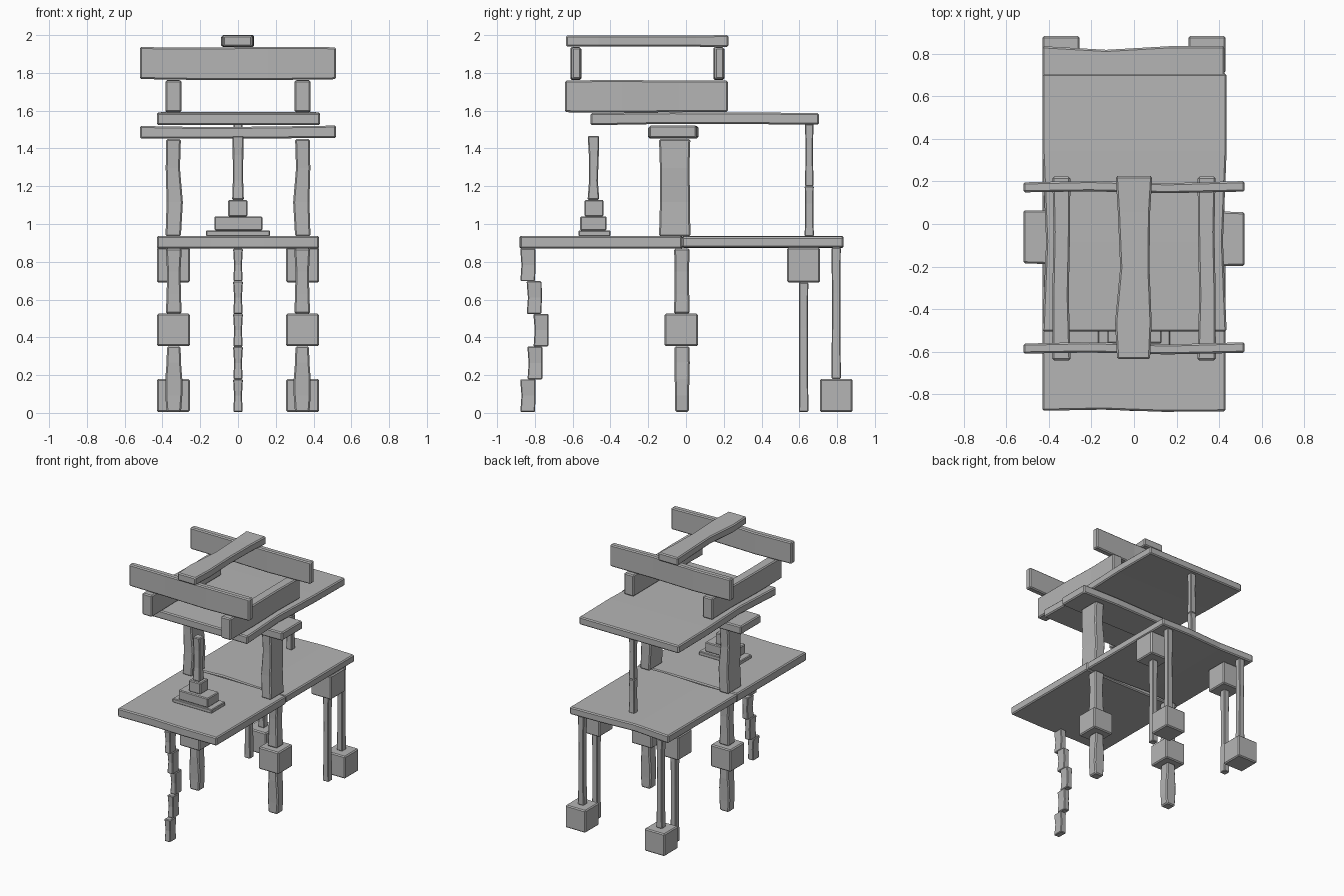
import bpy, bmesh
from mathutils import Vector

if "Cube" in bpy.data.objects:
    bpy.data.objects.remove(bpy.data.objects["Cube"])

grey = bpy.data.materials.new("stone_grey")
grey.diffuse_color = (0.46, 0.46, 0.46, 1)
grey.use_nodes = True
grey.node_tree.nodes["Principled BSDF"].inputs["Base Color"].default_value = grey.diffuse_color


def block(name, x, y, z, axis=2, stations=None, bevel=0.008, flip=False):
    """Box over the given ranges, lofted along an axis.
    Each station is (t, scale_u, scale_v, shift_u, shift_v) over the other two axes."""
    stations = stations or [(0, 1, 1, 0, 0), (1, 1, 1, 0, 0)]
    lo, hi = Vector((x[0], y[0], z[0])), Vector((x[1], y[1], z[1]))
    mid, half = (lo + hi) / 2, (hi - lo) / 2
    u, v = [a for a in range(3) if a != axis]
    bm = bmesh.new()
    rings = []
    for t, su, sv, du, dv in stations:
        ring = []
        for a, b in ((-1, -1), (1, -1), (1, 1), (-1, 1)):
            p = Vector()
            p[axis] = lo[axis] + t * (hi[axis] - lo[axis])
            p[u] = mid[u] + a * half[u] * su + du
            p[v] = mid[v] + b * half[v] * sv + dv
            if flip:
                p.x = -p.x
            ring.append(bm.verts.new(p))
        rings.append(ring)
    for r, s in zip(rings, rings[1:]):
        for i in range(4):
            j = (i + 1) % 4
            bm.faces.new((r[i], r[j], s[j], s[i]))
    bm.faces.new(rings[0])
    bm.faces.new(rings[-1])
    bmesh.ops.recalc_face_normals(bm, faces=bm.faces)
    me = bpy.data.meshes.new(name)
    bm.to_mesh(me)
    bm.free()
    me.materials.append(grey)
    ob = bpy.data.objects.new(name, me)
    bpy.context.collection.objects.link(ob)
    m = ob.modifiers.new("worn_edges", 'BEVEL')
    m.width, m.segments, m.limit_method = bevel, 1, 'ANGLE'
    m.angle_limit = 0.7
    return ob


def pair(name, *args, **kw):
    block(name + "_right", *args, **kw)
    block(name + "_left", *args, flip=True, **kw)


# Worn profiles: slight bulge, waist and bend
BULGE = [(0, .85, .9, 0, 0), (.25, 1, .9, 0, 0), (.5, 1, .95, 0, 0), (.75, .85, 1, 0, 0), (1, .8, .95, 0, 0)]
WAIST = [(0, 1, 1, 0, 0), (.3, .9, .93, 0, 0), (.65, .85, .9, 0, 0), (1, 1, .98, 0, 0)]
BEND = [(0, 1, 1, 0, -.003), (.35, .96, .96, 0, .003), (.7, 1, .97, 0, .002), (1, 1, .95, 0, -.002)]

# Lower deck in two slabs
block("front_deck", (-.43, .43), (-.88, -.02), (.869, .937), 0,
      [(0, 1, 1, .003, 0), (.33, .99, 1, .004, 0), (.66, 1, 1, -.002, 0), (1, 1, .97, 0, 0)])
block("back_deck", (-.43, .425), (-.02, .835), (.875, .936), 0, BEND)

# Single front leg made of five staggered blocks
for i, yc in enumerate((-.838, -.80, -.768, -.804, -.838)):
    z0 = .005 + i * .173
    block(f"front_leg_block_{i + 1}", (-.026, .026), (yc - .042, yc + .042), (z0, z0 + .173), 2,
          [(0, .95, .93, 0, 0), (.5, .8, .88, 0, .004), (1, 1, .95, 0, 0)], bevel=.005)

# Middle legs with a cube in the middle
pair("middle_leg_lower", (.295, .385), (-.062, .02), (.005, .353), 2, BULGE)
pair("middle_leg_cube", (.255, .43), (-.113, .063), (.353, .525))
pair("middle_leg_upper", (.298, .382), (-.064, .02), (.525, .87), 2, WAIST)

# Back legs: an inner post under a cube, an outer post on a cube
pair("inner_back_post", (.315, .365), (.597, .648), (.005, .69), 2, WAIST, bevel=.005)
pair("inner_back_cube", (.255, .43), (.535, .71), (.69, .875))
pair("outer_back_post", (.315, .365), (.77, .82), (.18, .875), 2, WAIST, bevel=.005)
pair("outer_back_cube", (.255, .43), (.709, .882), (.005, .18))

# Stepped ornament on the front deck
block("ornament_base", (-.17, .17), (-.57, -.40), (.935, .966), bevel=.005)
block("ornament_step", (-.125, .13), (-.56, -.42), (.966, 1.04), bevel=.006)
block("ornament_plinth", (-.052, .05), (-.537, -.437), (1.04, 1.128), bevel=.006)
block("ornament_post", (-.031, .031), (-.521, -.459), (1.128, 1.467), 2,
      [(0, 1, 1, 0, 0), (.3, .88, .75, 0, 0), (.7, .9, .85, 0, .002), (1, .95, .98, 0, 0)], bevel=.006)

# Middle columns and cross beam
pair("middle_column", (.298, .384), (-.143, .023), (.935, 1.45), 2,
     [(0, .95, 1, .002, 0), (.35, 1, .96, -.006, .002), (.7, .88, .94, .004, 0), (1, .9, 1, 0, 0)])
block("cross_beam", (-.52, .52), (-.2, .067), (1.452, 1.518), 0,
      [(0, .93, 1, .006, .001), (.35, .97, .92, 0, -.003), (.7, 1, .95, 0, 0), (1, .94, 1, -.004, .003)])

# Back column in two lengths
block("back_column_lower", (-.025, .025), (.628, .677), (.935, 1.2), 2, WAIST, bevel=.005)
block("back_column_upper", (-.025, .025), (.63, .675), (1.2, 1.53), 2, WAIST, bevel=.005)

# Upper deck
block("upper_deck", (-.43, .435), (-.505, .705), (1.526, 1.59), 1, BEND)

# Roof frame: side rails, end planks and ridge beam
pair("side_rail", (.298, .384), (-.64, .222), (1.59, 1.762), 1,
     [(0, 1, .98, 0, 0), (.35, .9, 1, .004, 0), (.7, .9, .97, -.002, 0), (1, .98, .97, 0, 0)])
for name, yc in (("front_plank", -.585), ("back_plank", .172)):
    block(name, (-.52, .52), (yc - .026, yc + .026), (1.762, 1.938), 0,
          [(0, .9, .96, 0, .002), (.3, .95, .97, .006, -.002), (.65, .9, 1, -.004, 0), (1, .95, .96, .005, .001)])
block("ridge_beam", (-.086, .086), (-.635, .225), (1.937, 2.0), 1,
      [(0, .9, .95, -.002, 0), (.2, 1, .95, -.003, 0), (.5, .8, .93, .004, 0), (.8, .88, .95, 0, 0), (1, 1, 1, 0, 0)])
